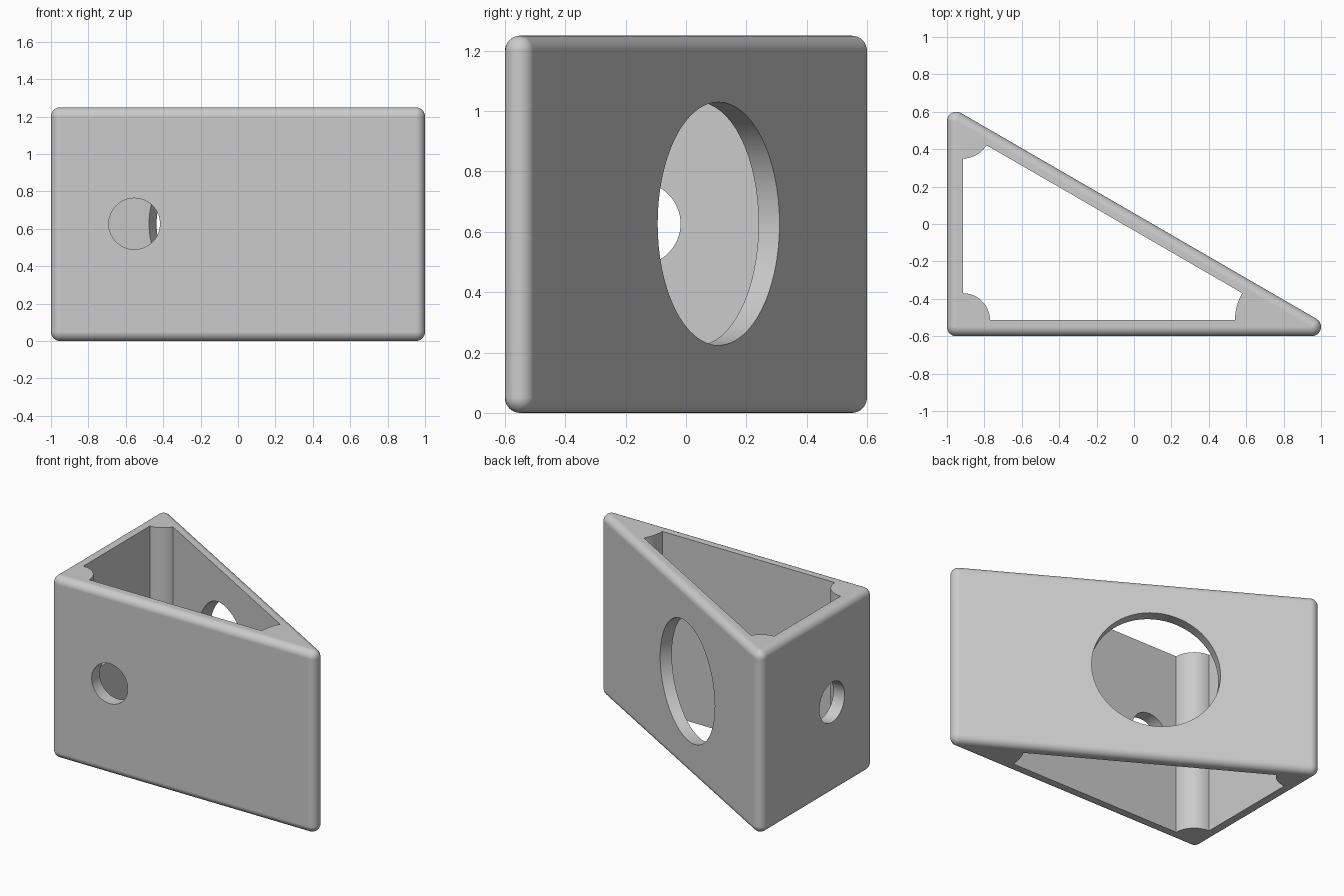
import bpy, bmesh, math
from mathutils import Vector

if "Cube" in bpy.data.objects:
    bpy.data.objects.remove(bpy.data.objects["Cube"])

H, R, HOLE_Z = 1.25, 0.05, 0.627

grey = bpy.data.materials.new("plain grey")
grey.diffuse_color = (0.6, 0.6, 0.6, 1)
grey.use_nodes = True
grey.node_tree.nodes["Principled BSDF"].inputs["Base Color"].default_value = grey.diffuse_color


def loft(name, rings):
    """Closed solid through a stack of matching counter-clockwise rings."""
    bm = bmesh.new()
    loops = [[bm.verts.new(p) for p in ring] for ring in rings]
    n = len(loops[0])
    for a, b in zip(loops, loops[1:]):
        for i in range(n):
            j = (i + 1) % n
            bm.faces.new((a[i], a[j], b[j], b[i]))
    bm.faces.new(loops[0][::-1])
    bm.faces.new(loops[-1])
    bmesh.ops.recalc_face_normals(bm, faces=bm.faces)
    me = bpy.data.meshes.new(name)
    bm.to_mesh(me)
    bm.free()
    me.materials.append(grey)
    ob = bpy.data.objects.new(name, me)
    bpy.context.collection.objects.link(ob)
    return ob


def hole(name, centre, normal, radius, segs=64):
    """Round cutter pointing along a wall normal."""
    n = Vector(normal).normalized()
    u, c = Vector((0, 0, 1)).cross(n), Vector(centre)
    angles = [2 * math.pi * i / segs for i in range(segs)]
    return loft(name, [[c + n * s + u * radius * math.cos(a)
                        + Vector((0, 0, radius * math.sin(a))) for a in angles]
                       for s in (-0.15, 0.15)])


# Outer body: right triangle with round corners and round top and bottom rims
slope = math.atan2(1.9, 1.1)          # direction of the sloping wall's normal
corners = [((-0.95, -0.55), math.pi, 1.5 * math.pi),
           ((0.95, -0.55), -0.5 * math.pi, slope),
           ((-0.95, 0.55), slope, math.pi)]


def outline(r, z, steps=10):
    return [(cx + r * math.cos(a0 + (a1 - a0) * i / steps),
             cy + r * math.sin(a0 + (a1 - a0) * i / steps), z)
            for (cx, cy), a0, a1 in corners for i in range(steps + 1)]


S = 8
rise = [math.pi / 2 * i / S for i in range(S)]
rings = [outline(R * math.sin(max(t, 0.02)), R - R * math.cos(t)) for t in rise]
rings += [outline(R, R), outline(R, H - R)]
rings += [outline(R * math.sin(max(t, 0.02)), H - R + R * math.cos(t)) for t in rise[::-1]]
body = loft("triangular_housing", rings)

# Inner shaft: triangle with a rounded pillar left standing in each corner
inner = [(Vector((-0.914, -0.514)), 0.144),
         (Vector((0.828, -0.514)), 0.288),
         (Vector((-0.914, 0.494)), 0.144)]
profile = []
for k, (p, r) in enumerate(inner):
    d0 = (inner[k - 1][0] - p).normalized()
    d1 = (inner[(k + 1) % 3][0] - p).normalized()
    profile += [p + r * d0.slerp(d1, i / 12) for i in range(13)]
shaft = loft("shaft_cutter", [[(p.x, p.y, z) for p in profile] for z in (-0.2, H + 0.2)])

# Round holes in the three walls
cutters = [shaft,
           hole("front_hole_cutter", (-0.554, -0.56, HOLE_Z), (0, -1, 0), 0.137),
           hole("left_hole_cutter", (-0.96, -0.155, HOLE_Z), (-1, 0, 0), 0.137),
           hole("slope_hole_cutter", (-0.087, 0.1075, HOLE_Z), (1.1, 1.9, 0), 0.403)]

bpy.context.view_layer.objects.active = body
body.select_set(True)
for c in cutters:
    mod = body.modifiers.new("cut", 'BOOLEAN')
    mod.operation, mod.solver, mod.object = 'DIFFERENCE', 'EXACT', c
    bpy.ops.object.modifier_apply(modifier=mod.name)
for c in cutters:
    bpy.data.objects.remove(c)

# Smooth rims and holes, crisp wall edges
bpy.ops.object.shade_smooth_by_angle(angle=math.radians(30))
wn = body.modifiers.new("flat_walls", 'WEIGHTED_NORMAL')
wn.keep_sharp = True
